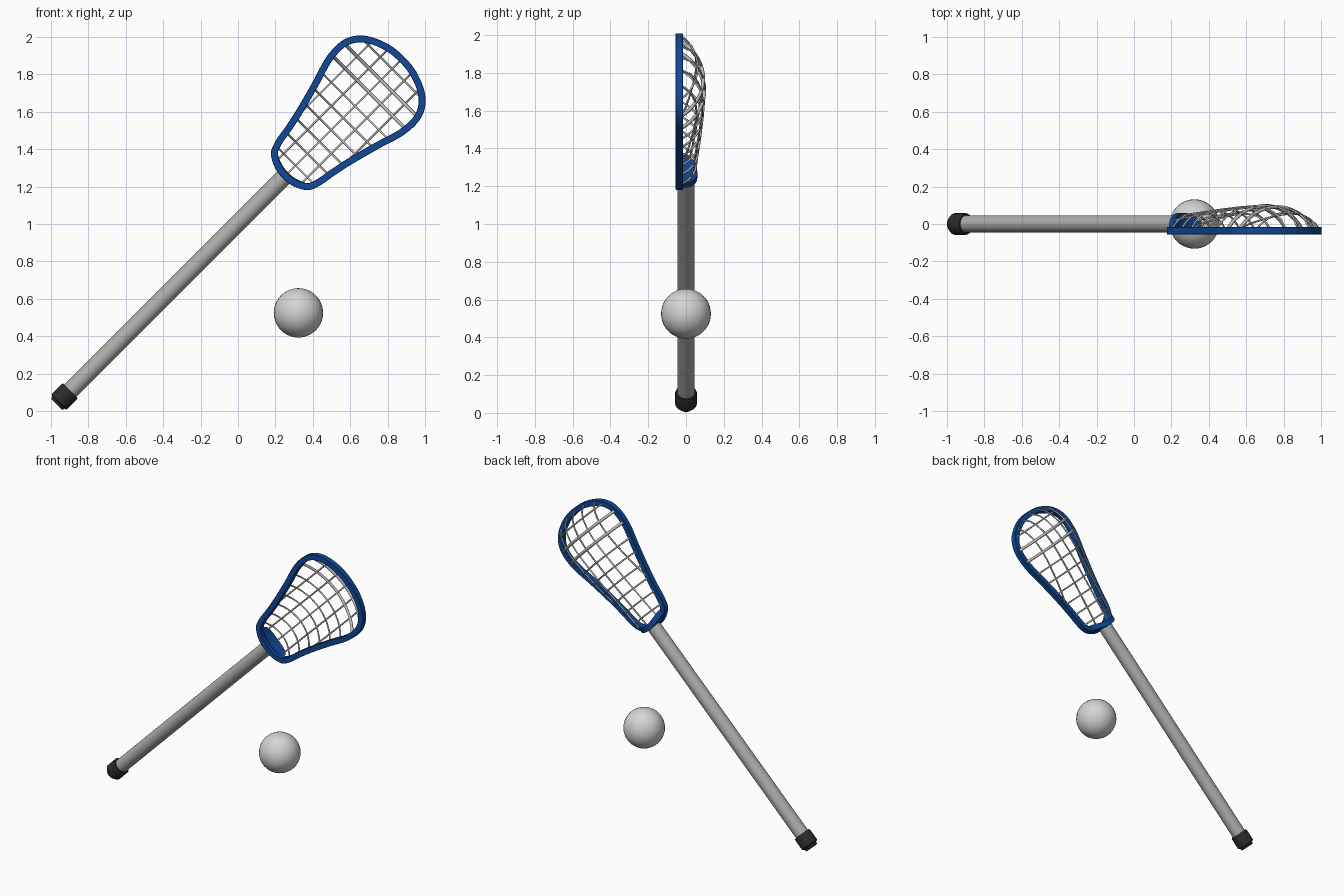
import bpy, bmesh, math
from mathutils import Vector, Matrix

if "Cube" in bpy.data.objects:
    bpy.data.objects.remove(bpy.data.objects["Cube"])

R2 = math.sqrt(2)


def pt(u, v, y):
    """u runs along the 45 degree stick, v across it, y is depth."""
    return Vector(((u + v) / R2, y, 1.005 + (u - v) / R2))


def mat(name, c):
    m = bpy.data.materials.new(name)
    m.diffuse_color = (*c, 1)
    m.use_nodes = True
    m.node_tree.nodes["Principled BSDF"].inputs["Base Color"].default_value = m.diffuse_color
    return m


blue = mat("blue plastic", (0.005, 0.065, 0.31))
grey = mat("shaft grey", (0.42, 0.42, 0.42))
white = mat("ball grey white", (0.66, 0.66, 0.66))
black = mat("black rubber", (0.022, 0.022, 0.022))
cord = mat("string grey", (0.50, 0.50, 0.49))


def finish(bm, name, m, angle=35):
    bmesh.ops.recalc_face_normals(bm, faces=bm.faces)
    me = bpy.data.meshes.new(name)
    bm.to_mesh(me)
    bm.free()
    ob = bpy.data.objects.new(name, me)
    bpy.context.collection.objects.link(ob)
    me.materials.append(m)
    bpy.ops.object.select_all(action='DESELECT')
    ob.select_set(True)
    bpy.context.view_layer.objects.active = ob
    bpy.ops.object.shade_smooth_by_angle(angle=math.radians(angle))
    return ob


def lathe(name, profile, m, n=24):
    """Turn (u, radius) pairs around the stick axis."""
    bm = bmesh.new()
    rings = [[bm.verts.new(pt(u, r * math.cos(2 * math.pi * i / n), r * math.sin(2 * math.pi * i / n)))
              for i in range(n)] for u, r in profile]
    for a, b in zip(rings, rings[1:]):
        for i in range(n):
            bm.faces.new((a[i], a[(i + 1) % n], b[(i + 1) % n], b[i]))
    bm.faces.new(rings[0])
    bm.faces.new(rings[-1])
    return finish(bm, name, m)


def loft(bm, sections, closed):
    """Join a row of equal cross-sections with quads."""
    rows = [[bm.verts.new(p) for p in s] for s in sections]
    k = len(rows[0])
    for a, b in zip(rows, rows[1:] + rows[:1] if closed else rows[1:]):
        for i in range(k):
            bm.faces.new((a[i], a[(i + 1) % k], b[(i + 1) % k], b[i]))
    if not closed:
        bm.faces.new(rows[0])
        bm.faces.new(rows[-1])


# shaft and end cap
lathe("shaft", [(-1.33, 0.046), (0.372, 0.046)], grey)
lathe("end_cap", [(-1.372, 0.042), (-1.356, 0.047), (-1.352, 0.058), (-1.275, 0.058), (-1.268, 0.054)], black)

# ball
bm = bmesh.new()
bmesh.ops.create_uvsphere(bm, u_segments=32, v_segments=20, radius=0.132,
                          matrix=Matrix.Translation((0.323, 0, 0.525)))
finish(bm, "ball", white, 60)

# head outline: half given, mirrored, smoothed
half = [(0.340, 0), (0.349, 0.07), (0.389, 0.140), (0.455, 0.169), (0.535, 0.183), (0.645, 0.206),
        (0.807, 0.249), (0.968, 0.295), (1.095, 0.293), (1.186, 0.231), (1.242, 0.117), (1.257, 0)]
ctrl = [Vector(p) for p in half] + [Vector((u, -v)) for u, v in half[-2:0:-1]]
outline = []
N = len(ctrl)
for i in range(N):
    a, b, c, d = (ctrl[(i + j) % N] for j in (-1, 0, 1, 2))
    for s in range(6):
        t = s / 6
        outline.append(0.5 * (2 * b + (c - a) * t + (2 * a - 5 * b + 4 * c - d) * t * t
                              + (3 * b - a - 3 * c + d) * t ** 3))

# rim
W, Y0, Y1, E = 0.037, -0.056, -0.017, 0.002
sections = []
M = len(outline)
for i, p in enumerate(outline):
    t = (outline[(i + 1) % M] - outline[i - 1]).normalized()
    n = Vector((t.y, -t.x))
    if n.dot(p - Vector((0.85, 0))) > 0:
        n = -n
    sections.append([pt(*(p + n * w), y) for w, y in
                     ((0, Y0 + E), (E, Y0), (W - E, Y0), (W, Y0 + E),
                      (W, Y1 - E), (W - E, Y1), (E, Y1), (0, Y1 - E))])
bm = bmesh.new()
loft(bm, sections, True)
finish(bm, "head_rim", blue, 40)

# throat wall: a half disc behind the rim that takes the shaft end
bm = bmesh.new()
sections = []
for i in range(25):
    a = math.pi * i / 24
    v, top = -0.112 * math.cos(a), -0.02 + 0.080 * math.sin(a)
    u = 0.344 + 0.032 * (v / 0.112) ** 2
    sections.append([pt(u, v, -0.03), pt(u + 0.036, v, -0.03), pt(u + 0.036, v, top), pt(u, v, top)])
loft(bm, sections, False)
finish(bm, "throat", blue)


# netting surface
def lerp(table, x):
    for (x0, y0), (x1, y1) in zip(table, table[1:]):
        if x <= x1:
            f = max(0, (x - x0) / (x1 - x0))
            return y0 + (y1 - y0) * f
    return table[-1][1]


edge = [(u, v) for u, v in outline if v >= 0][:-1] + [(1.257, 0)]
edge.sort()
depth = [(0.35, 0.045), (0.50, 0.060), (0.65, 0.076), (0.80, 0.089), (0.92, 0.096), (1.02, 0.098),
         (1.09, 0.090), (1.15, 0.071), (1.20, 0.040), (1.24, -0.025)]


def width(u):
    return max(0.001, lerp(edge, u) - 0.019)


def net(u, v):
    k = max(0, 1 - (v / width(u)) ** 2) ** 0.8
    return pt(u, v, -0.028 + (lerp(depth, u) + 0.028) * k)


def strings(name, paths, r):
    cu = bpy.data.curves.new(name, 'CURVE')
    cu.dimensions = '3D'
    cu.bevel_depth = r
    cu.bevel_resolution = 1
    for path in paths:
        sp = cu.splines.new('POLY')
        sp.points.add(len(path) - 1)
        for q, p in zip(sp.points, path):
            q.co = (*p, 1)
        sp.use_smooth = True
    ob = bpy.data.objects.new(name, cu)
    bpy.context.collection.objects.link(ob)
    cu.materials.append(cord)
    bpy.ops.object.select_all(action='DESELECT')
    ob.select_set(True)
    bpy.context.view_layer.objects.active = ob
    bpy.ops.object.convert(target='MESH')


def across(u):
    return [net(u, -width(u) * math.cos(math.pi * i / 28)) for i in range(29)]


def along(v):
    us = [0.36 + 0.88 * i / 140 for i in range(141)]
    return [net(u, v) for u in us if width(u) >= abs(v)]


strings("long_strings", [along(v) for v in (-0.18, -0.09, 0, 0.09, 0.18)], 0.0055)
strings("cross_strings", [across(u) for u in (0.435, 0.525, 0.615, 0.705, 0.795, 0.885, 1.165)], 0.0055)
strings("shooting_strings", [across(u) for u in (0.99, 1.08)], 0.010)
